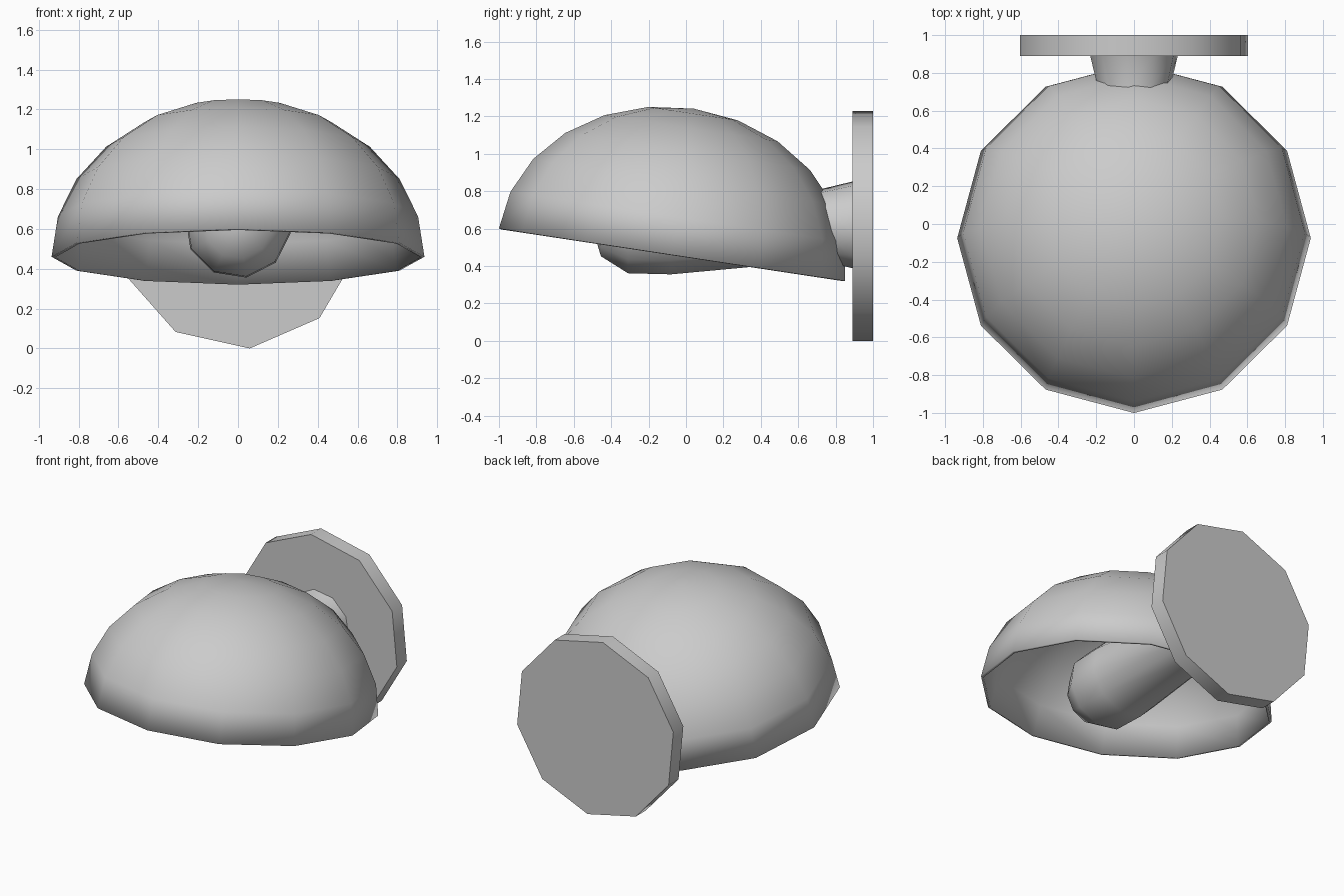
import bpy, bmesh
from math import sin, cos, tau, radians
from mathutils import Matrix

if "Cube" in bpy.data.objects:
    bpy.data.objects.remove(bpy.data.objects["Cube"])


def lathe(name, profile, sides, origin, tilt, phase=0.0, smooth=40):
    """Revolve (radius, height) points about local z, then tilt about x."""
    bm = bmesh.new()
    rings = []
    for r, h in profile:
        if r == 0:
            rings.append([bm.verts.new((0, 0, h))] * sides)
        else:
            angles = [radians(phase) + tau * k / sides for k in range(sides)]
            rings.append([bm.verts.new((r * sin(a), -r * cos(a), h)) for a in angles])
    for low, high in zip(rings, rings[1:]):
        for k in range(sides):
            n = (k + 1) % sides
            corners = list(dict.fromkeys((low[k], low[n], high[n], high[k])))
            bm.faces.new(corners)
    # cap flat ends of the closed parts
    bm.transform(Matrix.Translation(origin) @ Matrix.Rotation(radians(tilt), 4, 'X'))
    bmesh.ops.recalc_face_normals(bm, faces=bm.faces)
    mesh = bpy.data.meshes.new(name)
    bm.to_mesh(mesh)
    bm.free()
    obj = bpy.data.objects.new(name, mesh)
    bpy.context.collection.objects.link(obj)
    bpy.ops.object.select_all(action='DESELECT')
    obj.select_set(True)
    bpy.context.view_layer.objects.active = obj
    bpy.ops.object.shade_smooth_by_angle(angle=radians(smooth))
    return obj


# Tilted half-dome shade with a thin wall
dome = [(0.936 * cos(radians(15 * k)), 0.79 * sin(radians(15 * k))) for k in range(6)]
shade = lathe("shade", dome + [(0, 0.79)], 12, (0, -0.075, 0.46), -8.6)
wall = shade.modifiers.new("wall", 'SOLIDIFY')
wall.thickness = 0.018
wall.offset = -1

# Ten-sided wall plate, local height runs toward the front
lathe("wall_plate", [(0, -1.0), (0.617, -1.0), (0.617, -0.89), (0, -0.89)],
      10, (0, 0, 0.614), 90, phase=5.5)

# Flared socket joined to the rounded bulb under the shade
lathe("socket_and_bulb",
      [(0, -0.9), (0.237, -0.9), (0.193, -0.72), (0.268, 0.08),
       (0.262, 0.31), (0.17, 0.455), (0, 0.505)],
      10, (0, 0, 0.62), 90, phase=9, smooth=50)
